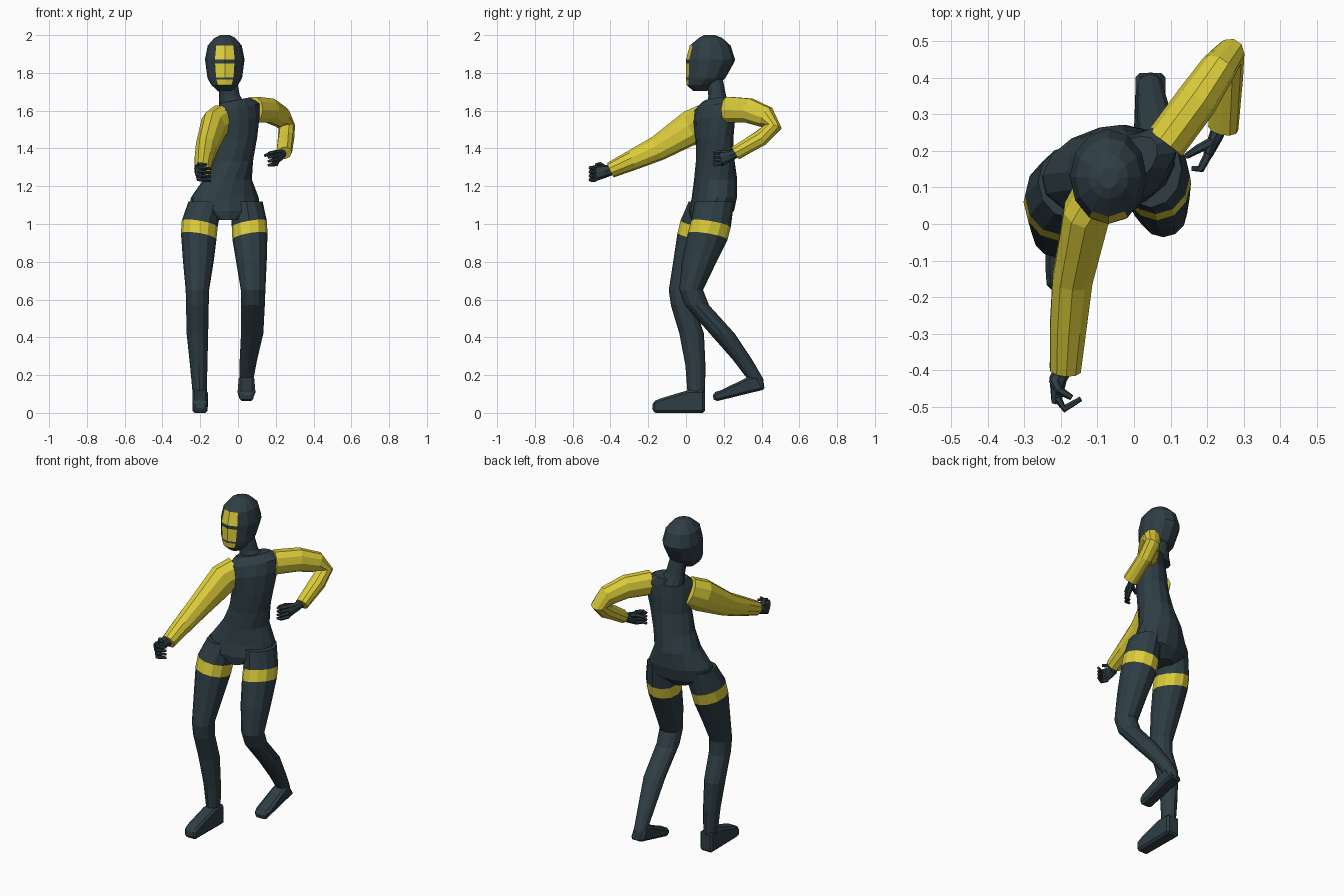
import bpy, bmesh, math
from mathutils import Vector


def material(name, rgb):
    m = bpy.data.materials.new(name)
    m.diffuse_color = (*rgb, 1)
    return m


DARK = material("dark slate", (0.028, 0.048, 0.058))
YELLOW = material("yellow", (0.72, 0.61, 0.042))


def finish(name, bm, mats):
    bmesh.ops.recalc_face_normals(bm, faces=bm.faces)
    me = bpy.data.meshes.new(name)
    bm.to_mesh(me)
    bm.free()
    for m in mats:
        me.materials.append(m)
    ob = bpy.data.objects.new(name, me)
    bpy.context.collection.objects.link(ob)
    return ob


def loft(name, rings, mats, rule=None):
    """Skin a list of point rings; rule(ring, side) gives the colour index."""
    bm = bmesh.new()
    rows = [[bm.verts.new(p) for p in r] for r in rings]
    n = len(rows[0])
    for i in range(len(rows) - 1):
        for j in range(n):
            k = (j + 1) % n
            f = bm.faces.new((rows[i][j], rows[i][k], rows[i + 1][k], rows[i + 1][j]))
            f.material_index = rule(i, j) if rule else 0
    bm.faces.new(rows[0])
    bm.faces.new(rows[-1])
    return finish(name, bm, mats)


def level_ring(x, y, z, a, b, n=12, turn=0, tx=0, ty=0):
    """Ellipse around the z axis, turned, and sheared in z by the tilts. Starts at -y."""
    pts, c, s = [], math.cos(math.radians(turn)), math.sin(math.radians(turn))
    for j in range(n):
        t = -math.pi / 2 + j * math.tau / n
        p, q = a * math.cos(t), b * math.sin(t)
        dx, dy = p * c - q * s, p * s + q * c
        pts.append((x + dx, y + dy, z + tx * dx + ty * dy))
    return pts


def tube(name, path, mat, n=10):
    """Tube across a path of (x, y, z, side radius, upright radius)."""
    pts = [Vector(p[:3]) for p in path]
    rings, u = [], None
    for i, p in enumerate(pts):
        t = (pts[min(i + 1, len(pts) - 1)] - pts[max(i - 1, 0)]).normalized()
        u = t.cross(Vector((0, 0, 1))) if u is None else u - t * u.dot(t)
        u.normalize()
        v = t.cross(u)
        a, b = path[i][3:]
        rings.append([p + u * a * math.cos(k * math.tau / n) + v * b * math.sin(k * math.tau / n)
                      for k in range(n)])
    return loft(name, rings, [mat])


# Head, with the yellow face bars on the two front facets
HEAD = [(1.703, .075, .035, .035), (1.735, .078, .07, .074), (1.765, .1, .088, .1),
        (1.775, .105, .092, .105), (1.85, .126, .102, .126), (1.87, .13, .105, .13),
        (1.945, .128, .09, .108), (1.985, .13, .055, .062), (2.0, .125, .025, .028)]
loft("head", [level_ring(-.07, cy, z, a, b) for z, cy, a, b in HEAD], [DARK, YELLOW],
     lambda i, j: int(i in (1, 3, 5) and j in (0, 11)))

# Neck
loft("neck", [level_ring(-.025, .175, 1.62, .075, .06), level_ring(-.045, .165, 1.68, .055, .047),
              level_ring(-.06, .15, 1.78, .05, .042)], [DARK])

# Torso, twisting from the hips up to the shoulders
TORSO = [(-.07, .115, 1.02, .07, .09, 13, 0), (-.07, .135, 1.07, .19, .115, 13, 0),
         (-.07, .15, 1.14, .183, .116, 13, 0), (-.055, .157, 1.235, .13, .113, 18, 0),
         (-.03, .155, 1.33, .115, .1, 28, 0), (-.005, .15, 1.45, .117, .09, 38, .08),
         (0, .15, 1.55, .135, .085, 42, .15), (0, .155, 1.615, .145, .072, 42, .2),
         (-.015, .165, 1.655, .095, .055, 42, .2)]
loft("torso", [level_ring(x, y, z, a, b, 14, r, t) for x, y, z, a, b, r, t in TORSO], [DARK])

# Legs, with a tilted yellow band around each thigh
STANDING = [(-.172, .115, 1.12, .09, .1), (-.203, .078, 1.0, .095, .107), (-.208, .06, .935, .094, .105),
            (-.21, .02, .8, .081, .088), (-.215, -.025, .65, .062, .066), (-.215, -.018, .57, .06, .062),
            (-.215, .03, .42, .057, .065), (-.208, .05, .25, .046, .053), (-.202, .055, .08, .036, .045)]
RAISED = [(.045, .15, 1.12, .085, .105), (.06, .132, 1.0, .093, .105), (.063, .115, .935, .093, .105),
          (.071, .07, .8, .081, .092), (.08, .027, .65, .065, .063), (.079, .058, .57, .063, .064),
          (.075, .192, .42, .059, .066), (.055, .3, .28, .046, .051), (.045, .367, .18, .037, .042),
          (.045, .385, .13, .034, .03)]
for name, leg, side in (("standing_leg", STANDING, -1), ("raised_leg", RAISED, 1)):
    rings = [level_ring(*r, n=12, tx=.17 * side * (i in (1, 2)), ty=-.17 * (i in (1, 2)))
             for i, r in enumerate(leg)]
    loft(name, rings, [DARK, YELLOW], lambda i, j: int(i == 1))

# Feet from side profiles in (y, z)
FEET = {"standing_foot": (-.201, [(.1, 0), (.1, .12), (.01, .12), (-.13, .078), (-.175, .06),
                                  (-.18, .01), (-.16, 0)]),
        "raised_foot": (.045, [(.42, .125), (.375, .195), (.33, .19), (.18, .118), (.145, .108),
                               (.14, .08), (.155, .06)])}
for name, (cx, prof) in FEET.items():
    heel = prof[0][0]
    sides = [[(cx + s * (.041 - .004 * (heel - y > .25)), y, z) for y, z in prof] for s in (-1, 1)]
    ob = loft(name, sides, [DARK])
    bev = ob.modifiers.new("soft edges", "BEVEL")
    bev.width, bev.segments = .012, 1

# Sleeves
tube("forward_arm", [(-.085, .105, 1.555, .07, .085), (-.128, .035, 1.515, .066, .094),
                     (-.168, -.15, 1.4, .057, .068), (-.18, -.28, 1.34, .052, .055),
                     (-.188, -.4, 1.285, .044, .042)], YELLOW)
tube("bent_arm", [(.085, .22, 1.605, .058, .072), (.17, .335, 1.6, .058, .068),
                  (.23, .425, 1.565, .05, .06), (.258, .462, 1.515, .044, .047),
                  (.255, .4, 1.458, .042, .046), (.244, .262, 1.375, .044, .036)], YELLOW)


# Hands: palm, four curled fingers stacked in height, thumb
def hand(side, palm, base, mid, tip, z0, thumb):
    tube(side + "_palm", palm, DARK, 8)
    for i in range(4):
        z = z0 + .021 * i
        tube(f"{side}_finger_{i + 1}", [(x, y, z + d, r, r) for (x, y), d, r in
                                        ((base, 0, .012), (mid, -.004, .011), (tip, -.008, .007))], DARK, 6)
    tube(side + "_thumb", [(*p, r, r) for p, r in zip(thumb, (.014, .012, .008))], DARK, 6)


hand("forward_hand", [(-.188, -.385, 1.288, .025, .026), (-.208, -.425, 1.28, .024, .034),
                      (-.212, -.485, 1.268, .014, .042)],
     (-.21, -.475), (-.19, -.505), (-.145, -.478), 1.238,
     [(-.22, -.425, 1.295), (-.205, -.455, 1.317), (-.17, -.475, 1.315)])
hand("bent_hand", [(.238, .275, 1.378, .022, .022), (.222, .235, 1.362, .019, .03),
                   (.202, .188, 1.348, .013, .04)],
     (.204, .192), (.182, .15), (.158, .152), 1.318,
     [(.215, .225, 1.375), (.175, .205, 1.375), (.142, .185, 1.362)])
